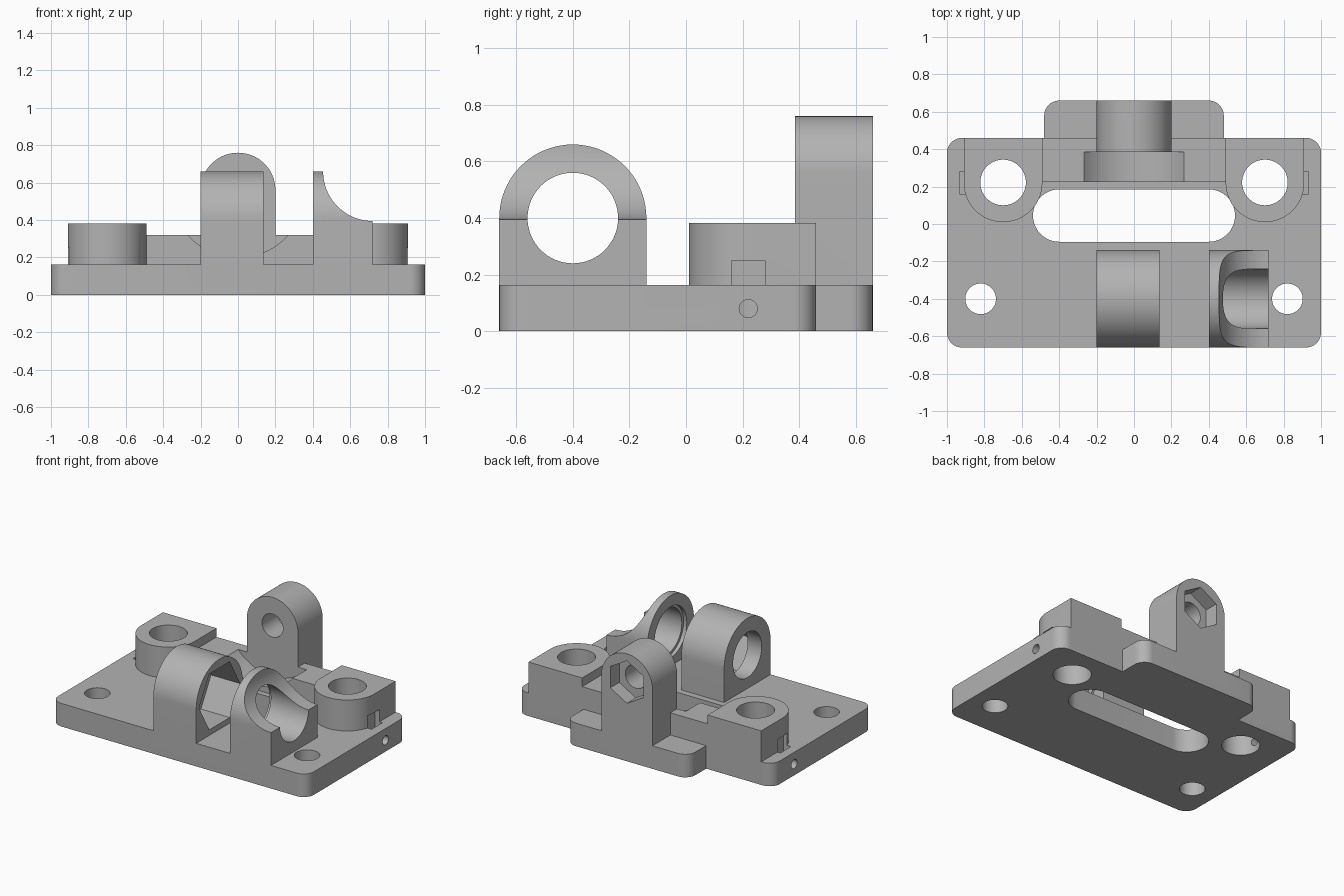
import bpy, bmesh, math

if "Cube" in bpy.data.objects:
    bpy.data.objects.remove(bpy.data.objects["Cube"])

GREY = bpy.data.materials.new("plain grey")
GREY.diffuse_color = (0.45, 0.45, 0.45, 1)
GREY.use_nodes = True
GREY.node_tree.nodes["Principled BSDF"].inputs["Base Color"].default_value = GREY.diffuse_color


def arc(cu, cv, r, a0, a1, n=12):
    return [(cu + r * math.cos(math.radians(a0 + (a1 - a0) * i / n)),
             cv + r * math.sin(math.radians(a0 + (a1 - a0) * i / n))) for i in range(n + 1)]


def circle(cu, cv, r, n=64, start=0):
    return arc(cu, cv, r, start, start + 360, n)[:-1]


def rect(u0, u1, v0, v1):
    return [(u0, v0), (u1, v0), (u1, v1), (u0, v1)]


def prism(name, axis, profile, lo, hi):
    """Extrude a 2D profile along an axis from lo to hi."""
    place = {'x': lambda u, v, w: (w, u, v),
             'y': lambda u, v, w: (u, w, v),
             'z': lambda u, v, w: (u, v, w)}[axis]
    bm = bmesh.new()
    a = [bm.verts.new(place(u, v, lo)) for u, v in profile]
    b = [bm.verts.new(place(u, v, hi)) for u, v in profile]
    bm.faces.new(a)
    bm.faces.new(b)
    n = len(a)
    for i in range(n):
        j = (i + 1) % n
        bm.faces.new((a[i], a[j], b[j], b[i]))
    bmesh.ops.recalc_face_normals(bm, faces=bm.faces)
    me = bpy.data.meshes.new(name)
    bm.to_mesh(me)
    bm.free()
    me.materials.append(GREY)
    ob = bpy.data.objects.new(name, me)
    bpy.context.collection.objects.link(ob)
    return ob


def combine(op, name, *args):
    """Join a prism to the body or cut it away."""
    tool = prism(name, *args)
    tool.hide_render = True
    m = body.modifiers.new(name, 'BOOLEAN')
    m.operation, m.solver, m.object = op, 'EXACT', tool
    bpy.context.view_layer.objects.active = body
    bpy.ops.object.modifier_apply(modifier=name)
    bpy.data.objects.remove(tool, do_unlink=True)


def add(*args):
    combine('UNION', *args)


def cut(*args):
    combine('DIFFERENCE', *args)


T = 0.163  # plate thickness

# Base plate with rear tab
outline = (arc(-.92, -.58, .08, 180, 270) + arc(.92, -.58, .08, 270, 360)
           + arc(.92, .38, .08, 0, 90) + [(.48, .46)] + arc(.40, .58, .08, 0, 90)
           + arc(-.40, .58, .08, 90, 180) + [(-.48, .46)] + arc(-.92, .38, .08, 90, 180))
body = prism("mounting_bracket", 'z', outline, 0, T)

# Raised block, rod bosses
add("middle_block", 'y', rect(-.55, .55, .05, .32), .225, .46)
for s in (-1, 1):
    add("rod_boss", 'z', arc(s * .7, .22, .21, 180, 360, 32)
        + [(s * .7 + .21, .46), (s * .7 - .21, .46)], .05, .382)

# Rear lug and the two front lugs
add("rear_lug", 'y', [(-.2, .05), (.2, .05)] + arc(0, .56, .2, 0, 180, 40), .385, .66)
front_arch = [(-.66, .05), (-.14, .05)] + arc(-.4, .4, .26, 0, 180, 40)
add("front_lug", 'x', front_arch, -.2, .135)
add("saddle_lug", 'x', front_arch, .4, .72)

# Clearance round the rear lug, concave scoop on the saddle lug
cut("rear_clearance", 'y', circle(0, .56, .36, 96), .15, .385)
cut("saddle_scoop", 'y', circle(.72, .66, .265, 96), -.8, -.05)

# Bores and nut pockets in the lugs
cut("front_bore", 'x', circle(-.4, .4, .16), -.3, .85)
cut("front_hex", 'x', circle(-.4, .4, .228, 6), -.09, .2)
cut("saddle_counterbore", 'x', circle(-.4, .4, .18), .35, .425)
cut("rear_bore", 'y', circle(0, .56, .082, 48), .3, .8)
cut("rear_hex", 'y', circle(0, .56, .15, 6, 90), .56, .8)

# Long slot, vertical holes, side nut slots and side screw holes
cut("long_slot", 'z', arc(.40, .045, .14, -90, 90, 32) + arc(-.40, .045, .14, 90, 270, 32), -.1, .3)
for s in (-1, 1):
    cut("rod_hole", 'z', circle(s * .7, .222, .122), -.1, .6)
    cut("screw_hole", 'z', circle(s * .82, -.4, .082, 48), -.1, .3)
    cut("nut_slot", 'y', rect(*sorted((s * .875, s * .933)), .02, .25), .16, .28)
    cut("side_hole", 'x', circle(.22, .08, .032, 32), *sorted((s * .72, s * 1.1)))

# Smooth shading on curved faces only
bpy.ops.object.select_all(action='DESELECT')
body.select_set(True)
bpy.context.view_layer.objects.active = body
bpy.ops.object.shade_smooth_by_angle(angle=math.radians(30))
